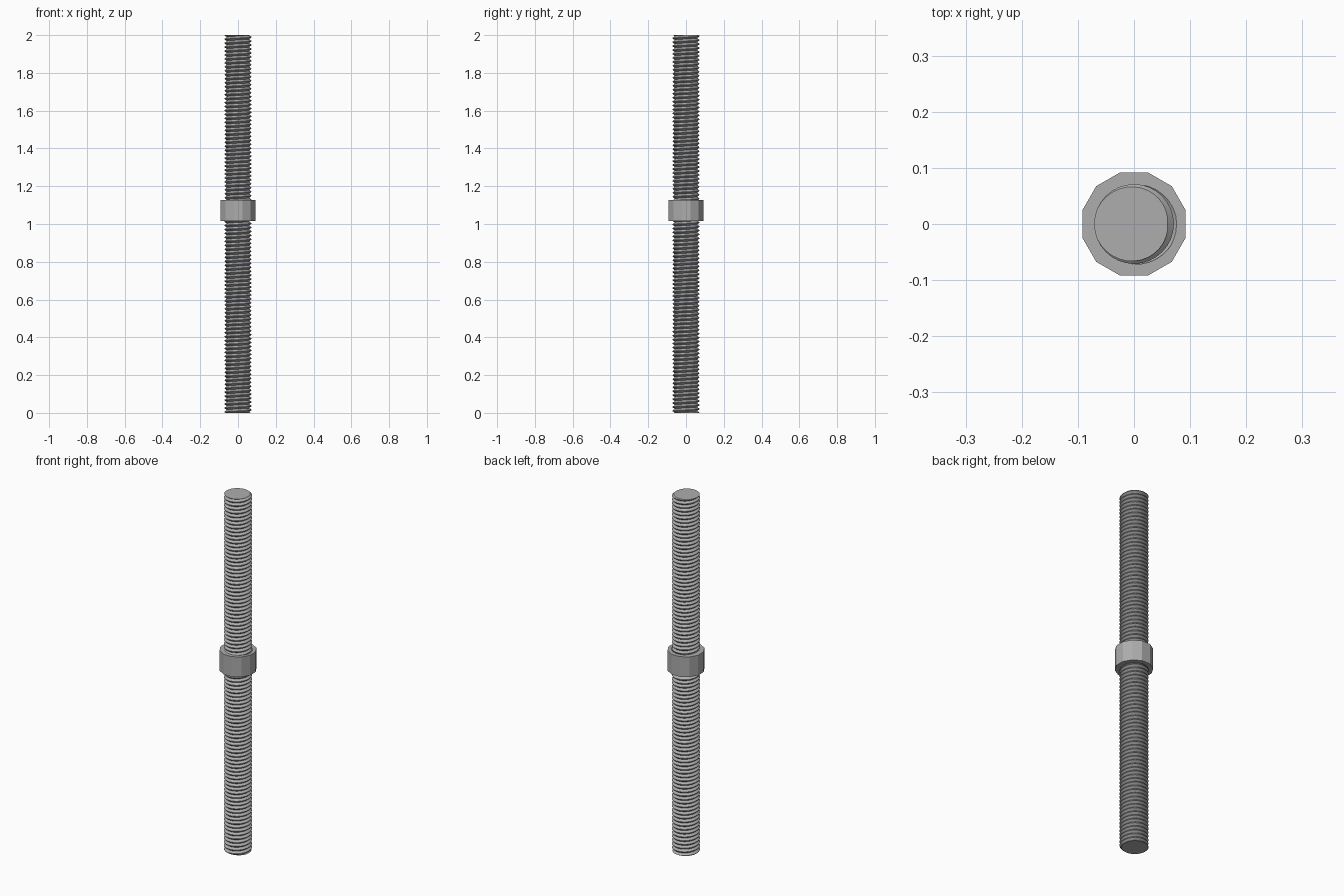
import bpy, bmesh, math
from mathutils import Vector

cube = bpy.data.objects.get("Cube")
if cube:
    bpy.data.objects.remove(cube, do_unlink=True)

steel = bpy.data.materials.new("grey steel")
steel.use_nodes = True
steel.diffuse_color = (0.42, 0.42, 0.42, 1)
steel.node_tree.nodes["Principled BSDF"].inputs["Base Color"].default_value = steel.diffuse_color

HEIGHT, PITCH, STEPS = 2.0, 0.021, 32
NUT_LOW, NUT_HIGH, NUT_FLAT = 1.015, 1.128, 0.092


def thread(bm, root, crest, low, high):
    """Helical thread surface trimmed flat; returns the two rim edge lists."""
    first = math.floor((low - HEIGHT) / PITCH) - 2
    turns = math.ceil((high - low) / PITCH) + 4
    profile = [(r, HEIGHT + (first + k + f) * PITCH) for k in range(turns)
               for r, f in ((root, 0), (crest, 0.44), (crest, 0.56))]
    columns = []
    for s in range(STEPS + 1):
        a = math.tau * s / STEPS
        columns.append([bm.verts.new((r * math.cos(a), r * math.sin(a), z + PITCH * s / STEPS))
                        for r, z in profile])
    for left, right in zip(columns, columns[1:]):
        for i in range(len(profile) - 1):
            bm.faces.new((left[i], right[i], right[i + 1], left[i + 1]))
    bmesh.ops.remove_doubles(bm, verts=bm.verts[:], dist=1e-5)
    for z, side in ((low, -1), (high, 1)):
        bmesh.ops.bisect_plane(bm, geom=bm.verts[:] + bm.edges[:] + bm.faces[:], dist=1e-6,
                               plane_co=(0, 0, z), plane_no=(0, 0, side), clear_outer=True)
    return [[e for e in bm.edges if e.is_boundary and
             all(abs(v.co.z - z) < 1e-4 for v in e.verts)] for z in (low, high)]


def finish(bm, name):
    bmesh.ops.recalc_face_normals(bm, faces=bm.faces[:])
    mesh = bpy.data.meshes.new(name)
    bm.to_mesh(mesh)
    bm.free()
    mesh.materials.append(steel)
    obj = bpy.data.objects.new(name, mesh)
    bpy.context.collection.objects.link(obj)
    bpy.ops.object.select_all(action='DESELECT')
    obj.select_set(True)
    bpy.context.view_layer.objects.active = obj
    bpy.ops.object.shade_smooth_by_angle(angle=math.radians(25))


# Threaded rod with flat ends
bm = bmesh.new()
for rim in thread(bm, 0.060, 0.071, 0, HEIGHT):
    bmesh.ops.triangle_fill(bm, edges=rim, use_beauty=True, normal=Vector((0, 0, 1)))
finish(bm, "threaded_rod")

# Twelve-sided nut with a matching threaded bore
bm = bmesh.new()
rims = thread(bm, 0.064, 0.076, NUT_LOW, NUT_HIGH)
radius = NUT_FLAT / math.cos(math.pi / 12)
angles = [math.tau * (k + 0.5) / 12 for k in range(12)]
rings = [[bm.verts.new((radius * math.cos(a), radius * math.sin(a), z)) for a in angles]
         for z in (NUT_LOW, NUT_HIGH)]
for k in range(12):
    n = (k + 1) % 12
    bm.faces.new((rings[0][k], rings[0][n], rings[1][n], rings[1][k]))
for ring, rim in zip(rings, rims):
    outer = [bm.edges.get((ring[k], ring[(k + 1) % 12])) for k in range(12)]
    bmesh.ops.triangle_fill(bm, edges=outer + rim, use_beauty=True, normal=Vector((0, 0, 1)))
finish(bm, "nut")
